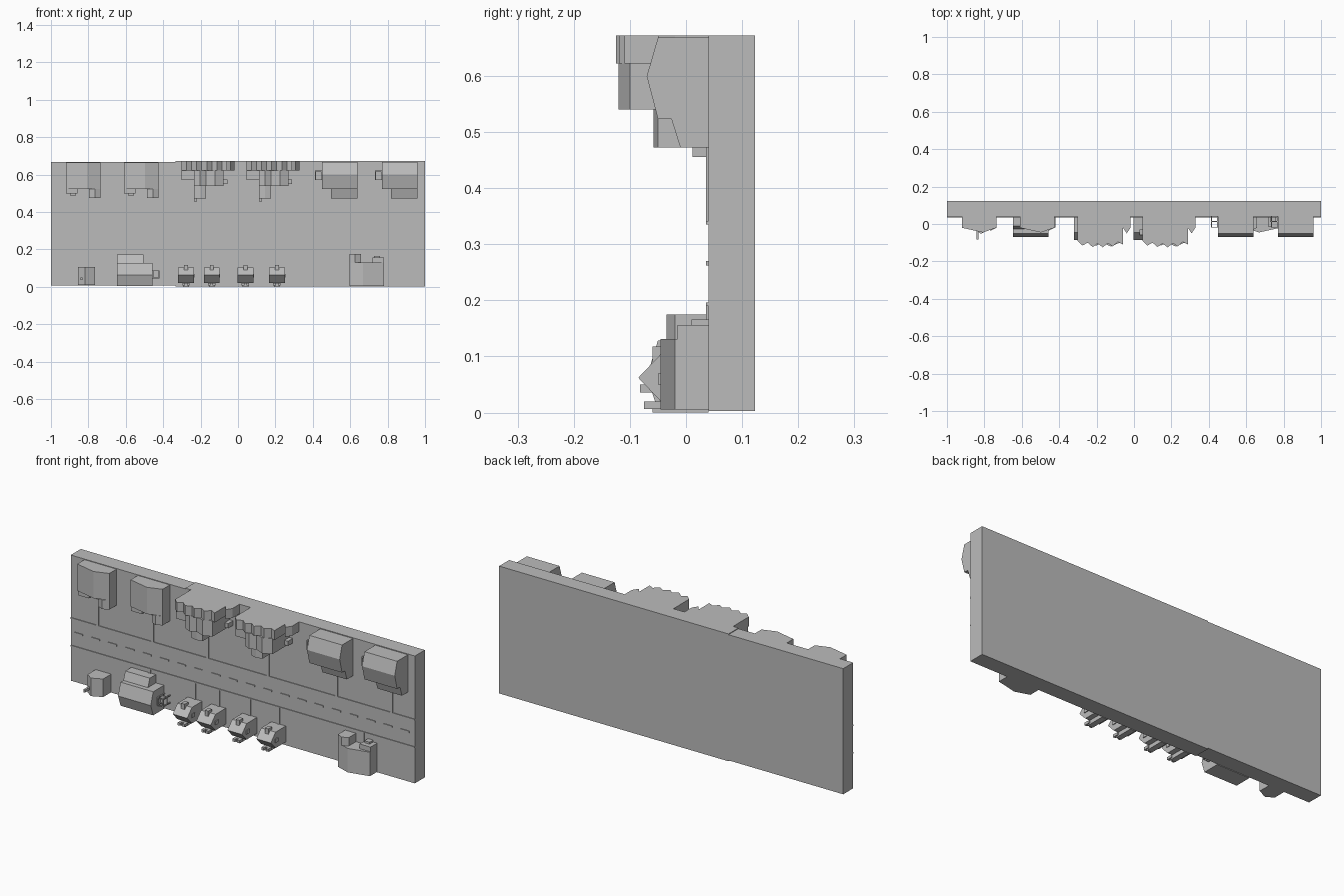
import bpy
import bmesh
from math import pi, sin

cube = bpy.data.objects.get("Cube")
if cube:
    bpy.data.objects.remove(cube)

grey = bpy.data.materials.new("plain_grey")
grey.use_nodes = True
tone = (0.5, 0.5, 0.5, 1)
grey.diffuse_color = tone
grey.node_tree.nodes["Principled BSDF"].inputs["Base Color"].default_value = tone

GROUND = 0.04   # front face of the ground slab
BACK = 0.123    # rear face of the ground slab
TOP = 0.672     # upper edge of the ground slab
WING = 0.26     # share of a house's length taken by its street wing


def prism(name, points, axis, start, end):
    """Extrude a profile: (y, z) points along x, or (x, y) points along z."""
    def place(point, along):
        return (along, *point) if axis == "x" else (*point, along)
    bm = bmesh.new()
    first = [bm.verts.new(place(point, start)) for point in points]
    last = [bm.verts.new(place(point, end)) for point in points]
    bm.faces.new(first)
    bm.faces.new(last[::-1])
    for i in range(len(points)):
        bm.faces.new((first[i - 1], last[i - 1], last[i], first[i]))
    bmesh.ops.recalc_face_normals(bm, faces=bm.faces)
    mesh = bpy.data.meshes.new(name)
    bm.to_mesh(mesh)
    bm.free()
    mesh.materials.append(grey)
    ob = bpy.data.objects.new(name, mesh)
    bpy.context.collection.objects.link(ob)


def block(name, left, right, bottom, top, front, back=GROUND):
    """Plain box, standing on the ground slab unless a back is given."""
    outline = [(left, back), (left, front), (right, front), (right, back)]
    prism(name, outline, "z", bottom, top)


def gable(name, left, right, bottom, top, eave, peak, ridge=0.5):
    """Gabled body whose ridge runs along z, at a share of its width."""
    middle = left + (right - left) * ridge
    outline = [(left, GROUND), (left, eave), (middle, peak),
               (right, eave), (right, GROUND)]
    prism(name, outline, "z", bottom, top)


def long_gable(name, left, right, bottom, ridge, top, eave, peak):
    """Gabled body whose ridge runs along x."""
    outline = [(GROUND, bottom), (eave, bottom), (peak, ridge),
               (eave, top), (GROUND, top)]
    prism(name, outline, "x", left, right)


def deck(left, right, bottom, top):
    """Raised floor with a rail around it and corner posts."""
    bar = 0.005
    rail = -0.02
    block("deck_floor", left, right, bottom, top, front=0.01, back=0.016)
    for z in (bottom, top - bar):
        block("deck_rail", left, right, z, z + bar, rail, rail + bar)
        for x in (left, right - bar):
            block("deck_post", x, x + bar, z, z + bar, rail)
    for x in (left, right - bar):
        block("deck_rail", x, x + bar, bottom, top, rail, rail + bar)


def gabled_house(centre, street, length, turn):
    """House with wing and porch; turn = -1 faces it up the street."""
    half = turn * 0.093
    inner = street + turn * length * WING
    far = street + turn * length
    corner = centre + turn * 0.03
    porch = centre - turn * 0.03
    sill = inner - turn * 0.025
    gable("gabled_house", centre - half, centre + half, inner, far,
          eave=-0.02, peak=-0.045, ridge=0.6)
    gable("house_wing", corner, centre + half, street, inner,
          eave=-0.02, peak=-0.035)
    block("porch_wall", centre - half, porch, sill, inner, front=-0.015)
    block("porch_step", porch - turn * 0.01, porch - turn * 0.04,
          sill, sill - turn * 0.01, front=0.01)


def long_house(centre, street, length, turn):
    """House with a long ridge, a sloping street wing and a side deck."""
    half = turn * 0.095
    inner = street + turn * length * WING
    far = street + turn * length
    ridge = street + turn * length * 0.65
    end = centre - half
    long_gable("long_house", end, centre + half, inner, ridge, far,
               eave=-0.05, peak=-0.07)
    slope = [(GROUND, inner), (-0.026, inner), (-0.01, street), (GROUND, street)]
    prism("sloped_wing", slope, "x", centre - half / 2, centre + half)
    sides = sorted((end, end - turn * 0.038))
    ends = sorted((street + turn * length / 2, street + turn * length * 0.76))
    deck(*sides, *ends)


def stepped_house(left):
    """Large house with a spiky roof band over stepped bays."""
    eaves = 0.622
    roof = [(left, GROUND)]
    for i in range(10):
        height = 0.09 + 0.02 * (i % 2) + 0.015 * sin(pi * i / 9)
        roof.append((left + i * 0.027, -height))
    right = roof[-1][0]
    roof.append((right, GROUND))
    prism("spiky_roof", roof, "z", eaves, TOP)
    gable("roof_end", right, right + 0.04, eaves, TOP, eave=-0.02, peak=-0.05)
    bay = left + 0.068
    bay_end = bay + 0.157
    wing_end = bay + 0.064
    porch = 0.54
    block("side_bay", left, bay, 0.57, eaves, front=-0.085)
    gable("main_bay", bay, wing_end, porch, eaves, eave=-0.1, peak=-0.115)
    gable("main_bay", wing_end, bay_end, porch, eaves, eave=-0.1, peak=-0.12)
    gable("front_wing", bay, wing_end, 0.472, porch, eave=-0.05, peak=-0.058)
    block("front_step", bay, bay + 0.015, 0.455, 0.472, front=0.012)
    block("side_step", bay_end, bay_end + 0.02, 0.55, 0.575, front=0)


def cabin(centre):
    """Small cabin with a sharp ridge, chimney, window and front beams."""
    half = 0.042
    low, high = 0.02, 0.104
    long_gable("cabin", centre - half, centre + half, low, (low + high) / 2, high,
               eave=-0.045, peak=-0.085)
    wall = centre + half
    block("cabin_window", wall, wall + 0.004, 0.05, 0.07, front=-0.05, back=-0.025)
    block("cabin_chimney", centre - 0.01, centre + 0.01, 0.09, 0.118,
          front=-0.06, back=-0.03)
    block("cabin_foot", centre - 0.015, centre + 0.015, 0, low, front=-0.06)
    for side in (-1, 1):
        near = centre + side * 0.006
        far = centre + side * 0.02
        block("cabin_beam", near, far, 0.006, low, front=-0.075, back=-0.045)


# Ground: two slabs meeting off centre
seam = -0.333
block("ground_left", -1, seam, 0.008, TOP - 0.004, GROUND, BACK)
block("ground_right", seam, 1, 0.003, TOP, GROUND, BACK)

# Street: curbs, centre dashes and front paths
paving = GROUND - 0.004
lower_curb, upper_curb = 0.19, 0.335
for z in (lower_curb, upper_curb):
    block("curb", -1, 1, z, z + 0.006, paving)
for i in range(20):
    x = i / 10 - 0.98
    block("road_dash", x, x + 0.05, 0.262, 0.27, paving)
for x in (-0.85, -0.53, -0.21, 0.14, 0.54, 0.86):
    block("upper_path", x, x + 0.014, upper_curb, 0.48, paving)

# Upper row of houses, in matching pairs
for x in (-0.827, -0.517):
    gabled_house(x, street=0.475, length=0.19, turn=1)
for x in (-0.302, 0.045):
    stepped_house(x)
for x in (0.545, 0.865):
    long_house(x, street=0.472, length=0.196, turn=1)

# Lower row, turned to face the street
long_house(-0.553, street=0.172, length=0.167, turn=-1)
gabled_house(0.688, street=0.175, length=0.17, turn=-1)
cabins = (-0.278, -0.141, 0.04, 0.208)
for x in cabins:
    cabin(x)
for x in (-0.54, *cabins, 0.7):
    block("lower_path", x - 0.007, x + 0.007, 0.1, lower_curb, paving)

# Faceted cottage with a slim chimney
gable("faceted_cottage", -0.855, -0.765, 0.01, 0.105,
      eave=-0.027, peak=-0.052, ridge=0.4)
block("cottage_chimney", -0.842, -0.832, 0.036, 0.05, front=-0.082, back=-0.03)
